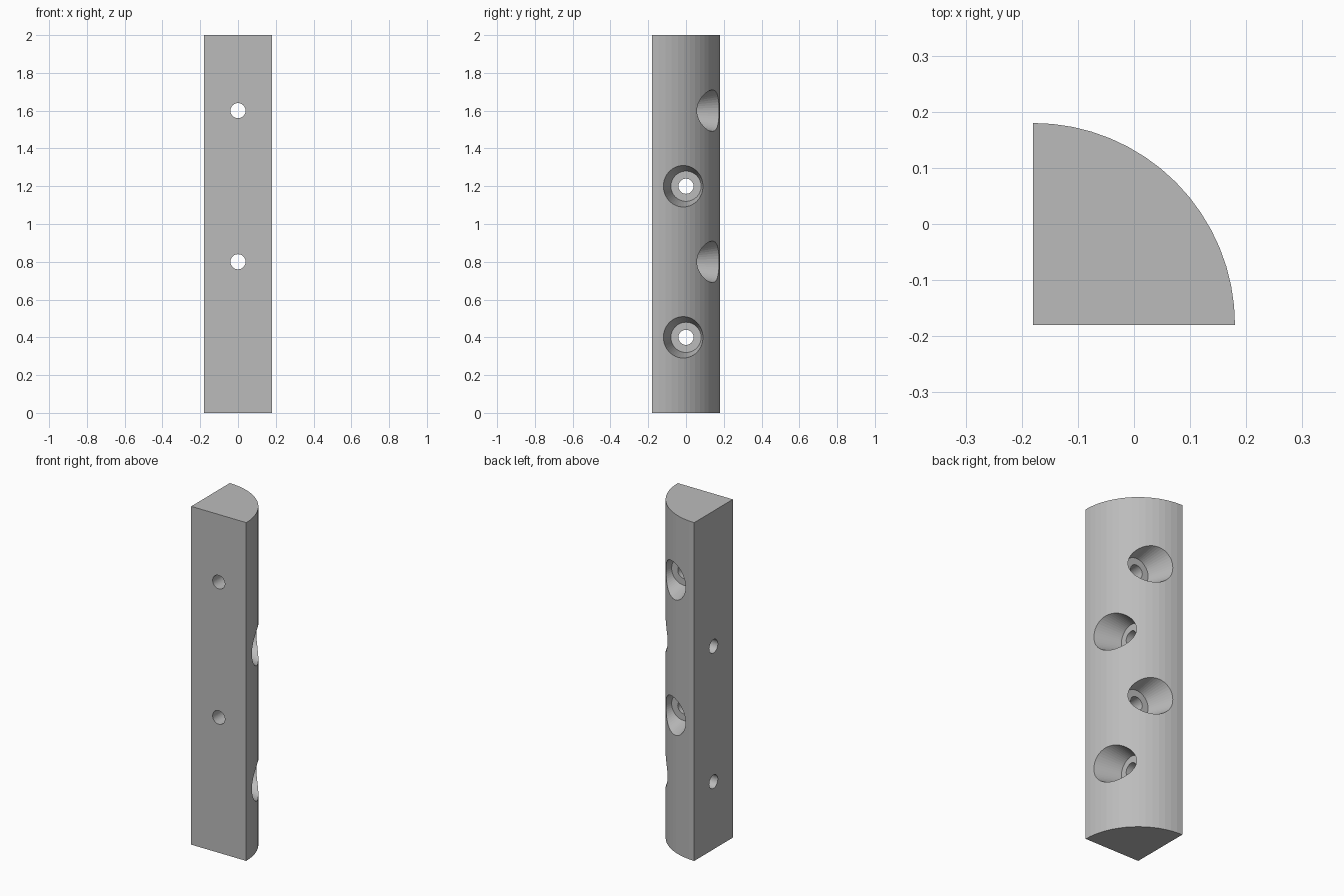
import bpy
import bmesh
import math
from mathutils import Matrix, Vector

cube = bpy.data.objects.get("Cube")
if cube:
    bpy.data.objects.remove(cube, do_unlink=True)

HALF = 0.18
RADIUS = 2 * HALF
HEIGHT = 2.0
ARC_STEPS = 16

grey = bpy.data.materials.new("plain_grey")
grey.use_nodes = True
grey.diffuse_color = (0.5, 0.5, 0.5, 1)
grey.node_tree.nodes["Principled BSDF"].inputs["Base Color"].default_value = (0.5, 0.5, 0.5, 1)


def add_object(name, bm):
    bmesh.ops.recalc_face_normals(bm, faces=bm.faces[:])
    mesh = bpy.data.meshes.new(name)
    bm.to_mesh(mesh)
    bm.free()
    mesh.materials.append(grey)
    obj = bpy.data.objects.new(name, mesh)
    bpy.context.collection.objects.link(obj)
    return obj


# Quarter-round bar: pie profile extruded upward
bm = bmesh.new()
profile = [bm.verts.new((-HALF, -HALF, 0))]
for i in range(ARC_STEPS + 1):
    a = math.pi / 2 * i / ARC_STEPS
    profile.append(bm.verts.new((-HALF + RADIUS * math.cos(a), -HALF + RADIUS * math.sin(a), 0)))
base = bm.faces.new(profile)
top = bmesh.ops.extrude_face_region(bm, geom=[base])["geom"]
bmesh.ops.translate(bm, vec=(0, 0, HEIGHT), verts=[g for g in top if isinstance(g, bmesh.types.BMVert)])
bar = add_object("quarter_round_bar", bm)

# Screw hole cutter: narrow shaft, flat seat, then a tapered mouth
# Each pair is (radius, distance along the hole axis)
SCREW_PROFILE = [(0.04, -0.3), (0.04, 0.02), (0.08, 0.02), (0.157, 0.32)]
SIDES = 48


def screw_cutter(bm, axis_turn, z):
    place = Matrix.Translation((0, 0, z)) @ axis_turn
    rings = []
    for r, d in SCREW_PROFILE:
        angles = [2 * math.pi * i / SIDES for i in range(SIDES)]
        rings.append([bm.verts.new(place @ Vector((r * math.cos(a), r * math.sin(a), d))) for a in angles])
    for lower, upper in zip(rings, rings[1:]):
        for i in range(SIDES):
            j = (i + 1) % SIDES
            bm.faces.new((lower[i], lower[j], upper[j], upper[i]))
    bm.faces.new(rings[0][::-1])
    bm.faces.new(rings[-1])


# Holes alternate between the two flat sides up the bar
along_x = Matrix.Rotation(math.pi / 2, 4, "Y")
along_y = Matrix.Rotation(-math.pi / 2, 4, "X")
bm = bmesh.new()
for i in range(4):
    screw_cutter(bm, along_y if i % 2 else along_x, 0.4 * (i + 1))
cutter = add_object("screw_hole_cutter", bm)

# Cut the holes, then drop the cutter
cut = bar.modifiers.new("screw_holes", "BOOLEAN")
cut.operation = "DIFFERENCE"
cut.solver = "EXACT"
cut.object = cutter
bpy.context.view_layer.objects.active = bar
bar.select_set(True)
bpy.ops.object.modifier_apply(modifier=cut.name)
bpy.data.objects.remove(cutter, do_unlink=True)
